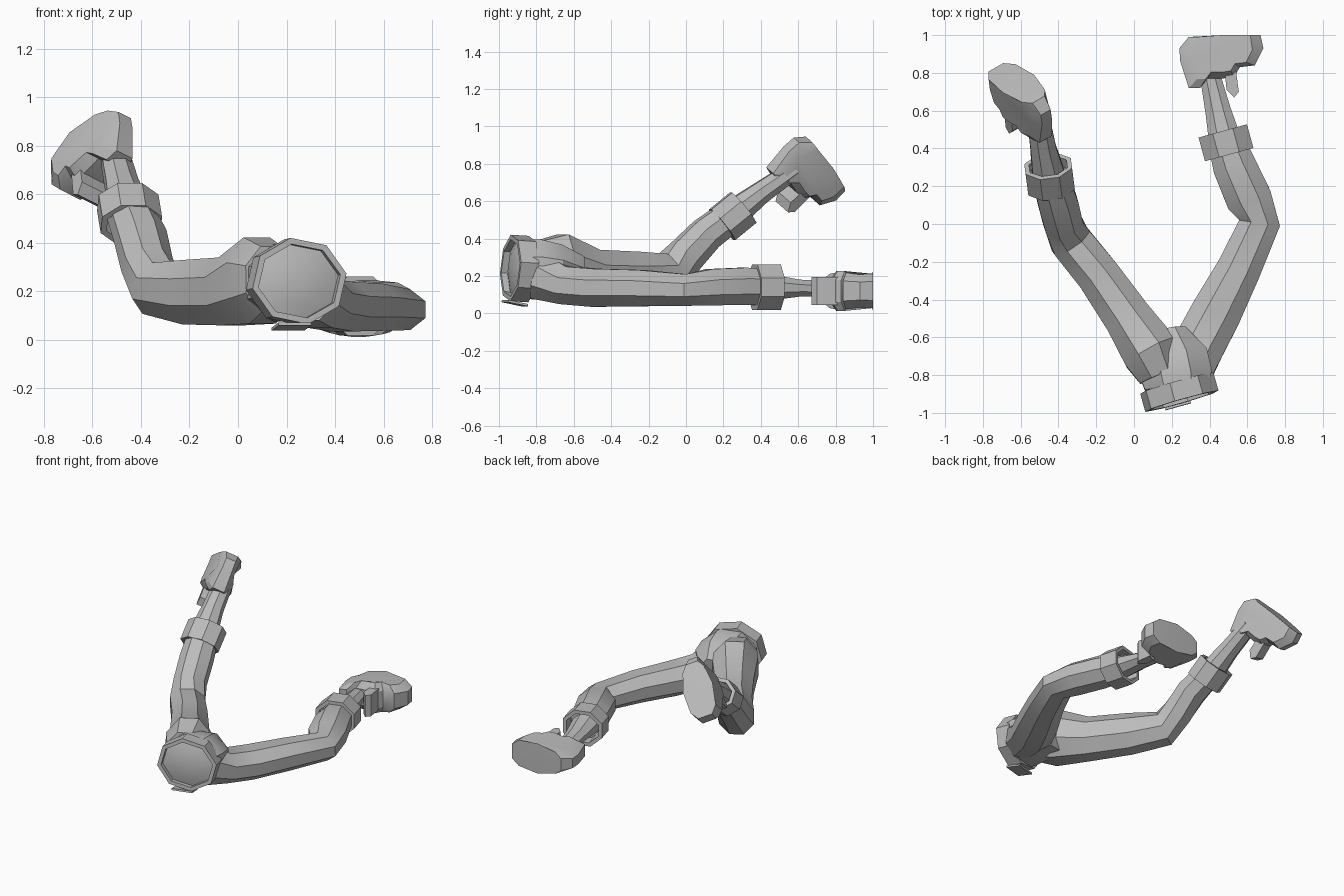
import bpy, bmesh, math
from mathutils import Vector, Matrix

default_cube = bpy.data.objects.get("Cube")
if default_cube:
    bpy.data.objects.remove(default_cube, do_unlink=True)

SIDES = 8
UP = Vector((0, 0, 1))

grey = bpy.data.materials.new("plain grey")
grey.use_nodes = True
grey.diffuse_color = (0.5, 0.5, 0.5, 1)
grey.node_tree.nodes["Principled BSDF"].inputs["Base Color"].default_value = grey.diffuse_color


def finish(bm, name, angle=28):
    """Turn a bmesh into a named, shaded object."""
    bmesh.ops.recalc_face_normals(bm, faces=bm.faces)
    mesh = bpy.data.meshes.new(name)
    bm.to_mesh(mesh)
    bm.free()
    mesh.materials.append(grey)
    obj = bpy.data.objects.new(name, mesh)
    bpy.context.collection.objects.link(obj)
    bpy.ops.object.select_all(action='DESELECT')
    obj.select_set(True)
    bpy.context.view_layer.objects.active = obj
    bpy.ops.object.shade_smooth_by_angle(angle=math.radians(angle))
    return obj


def skin(bm, loops, caps=True):
    """Bridge matching loops of points with quads and close both ends."""
    rows = [[bm.verts.new(p) for p in loop] for loop in loops]
    count = len(rows[0])
    for low, high in zip(rows, rows[1:]):
        for i in range(count):
            j = (i + 1) % count
            bm.faces.new((low[i], low[j], high[j], high[i]))
    if caps:
        bm.faces.new(rows[0])
        bm.faces.new(rows[-1])


def ring(center, axis, width, height, roll=0.5):
    """Octagon across an axis; roll turns it by a share of one side."""
    side = axis.cross(UP).normalized()
    top = side.cross(axis).normalized()
    points = []
    for i in range(SIDES):
        a = (i + roll) * math.tau / SIDES
        points.append(center + 1.05 * (side * width * math.cos(a) + top * height * math.sin(a)))
    return points


def limb(name, stations):
    """Loft octagons along stations of (centre, half width, half height)."""
    centers = [Vector(s[0]) for s in stations]
    loops = []
    for i, (_, width, height) in enumerate(stations):
        ahead = centers[min(i + 1, len(centers) - 1)]
        behind = centers[max(i - 1, 0)]
        loops.append(ring(centers[i], (ahead - behind).normalized(), width, height))
    bm = bmesh.new()
    skin(bm, loops)
    return finish(bm, name)


def cuff(name, center, axis, width, height, half, roll=0.5):
    """Thick band with an open, rimmed bore."""
    center, axis = Vector(center), Vector(axis).normalized()
    a, b = center - axis * half, center + axis * half
    thin, low = width - .025, height - .025
    bm = bmesh.new()
    skin(bm, [ring(a, axis, thin, low, roll), ring(a, axis, width, height, roll),
              ring(b, axis, width, height, roll), ring(b, axis, thin, low, roll),
              ring(a, axis, thin, low, roll)], caps=False)
    bmesh.ops.remove_doubles(bm, verts=bm.verts, dist=0.0001)
    return finish(bm, name)


# Foot side outline: u runs heel to toe, v runs ankle to sole
OUTLINE = [(-.13, -.04), (-.07, -.04), (-.03, .01), (.05, .01), (.11, .02),
           (.14, .07), (.22, .08), (.265, .17), (.25, .24),
           (.05, .24), (-.13, .23), (-.18, .17), (-.175, .1)]


def foot(name, ankle, u, v, half):
    """Rounded shoe from stacked outlines, plus the small instep flap."""
    ankle, u = Vector(ankle), Vector(u).normalized()
    v = Vector(v)
    v = (v - u * v.dot(u)).normalized()
    w = u.cross(v)
    place = lambda p, q, r: ankle + u * p + v * q + w * r
    # The shoe narrows toward heel and toe
    breadth = lambda p: half * (1 - 6 * (p - .09) ** 2)
    bm = bmesh.new()
    loops = []
    for level, scale in ((-1, .74), (-.55, 1), (.55, 1), (1, .74)):
        loops.append([place(.04 + (p - .04) * scale,
                            q if q > .2 else .14 + (q - .14) * scale, level * breadth(p))
                      for p, q in OUTLINE])
    skin(bm, loops)
    finish(bm, name)
    flap = bmesh.new()
    skin(flap, [[place(p, q, r * half) for p, q in
                 ((.06, .05), (.07, -.05), (.11, -.09), (.135, -.06), (.12, .05))]
                for r in (-.7, .7)])
    finish(flap, name + "_instep_flap")


# Waist band, recessed waist cap and pelvis
ROLL = -.22
waist = Vector((.24, -.89, .24))
waist_axis = Vector((.27, -.95, .06)).normalized()
cuff("belt", waist, waist_axis, .195, .172, .05, ROLL)

bm = bmesh.new()
skin(bm, [ring(waist + waist_axis * d, waist_axis, .172 * s, .15 * s, ROLL)
          for d, s in ((-.04, 1), (.015, 1), (.035, .6), (.04, .15))])
finish(bm, "waist_cap", 40)

limb("pelvis", [(waist - waist_axis * .03, .18, .16),
                ((.225, -.8, .235), .195, .165),
                ((.205, -.7, .225), .19, .15),
                ((.18, -.57, .2), .1, .11)])

# Thin flap under the belt
bm = bmesh.new()
bmesh.ops.create_cube(bm, size=1, matrix=Matrix.Translation((.22, -.915, .055))
                      @ Matrix.Rotation(.27, 4, 'Z') @ Matrix.Rotation(-.2, 4, 'X')
                      @ Matrix.Diagonal((.14, .11, .012, 1)))
finish(bm, "belt_flap")

# Right leg, bent upward at the knee
limb("right_leg", [((.14, -.8, .25), .12, .14),
                   ((.09, -.68, .245), .155, .185),
                   ((-.03, -.5, .2), .13, .145),
                   ((-.19, -.27, .197), .118, .137),
                   ((-.335, -.09, .213), .115, .115),
                   ((-.375, 0, .31), .105, .1),
                   ((-.402, .11, .425), .108, .092),
                   ((-.445, .25, .53), .097, .085)])
cuff("right_cuff", (-.447, .25, .52), (-.1, .76, .62), .128, .107, .073)
limb("right_ankle", [((-.45, .25, .53), .09, .078),
                     ((-.48, .4, .645), .07, .06),
                     ((-.51, .58, .77), .06, .05)])
foot("right_foot", (-.55, .535, .7), (-.58, .42, -.67), (-.13, .78, .63), .105)

# Left leg, bent sideways on the floor
limb("left_leg", [((.3, -.78, .2), .12, .13),
                  ((.345, -.64, .15), .14, .105),
                  ((.43, -.48, .137), .138, .105),
                  ((.555, -.24, .135), .12, .1),
                  ((.665, .005, .125), .112, .087),
                  ((.61, .13, .14), .125, .1),
                  ((.53, .31, .145), .118, .103),
                  ((.49, .43, .14), .1, .095)])
cuff("left_cuff", (.487, .43, .14), (-.26, .95, 0), .137, .125, .065)
limb("left_ankle", [((.485, .43, .14), .09, .075),
                    ((.445, .6, .135), .07, .047),
                    ((.395, .82, .13), .053, .04)])
foot("left_foot", (.42, .76, .12), (1, 0, 0), (0, 1, 0), .108)
